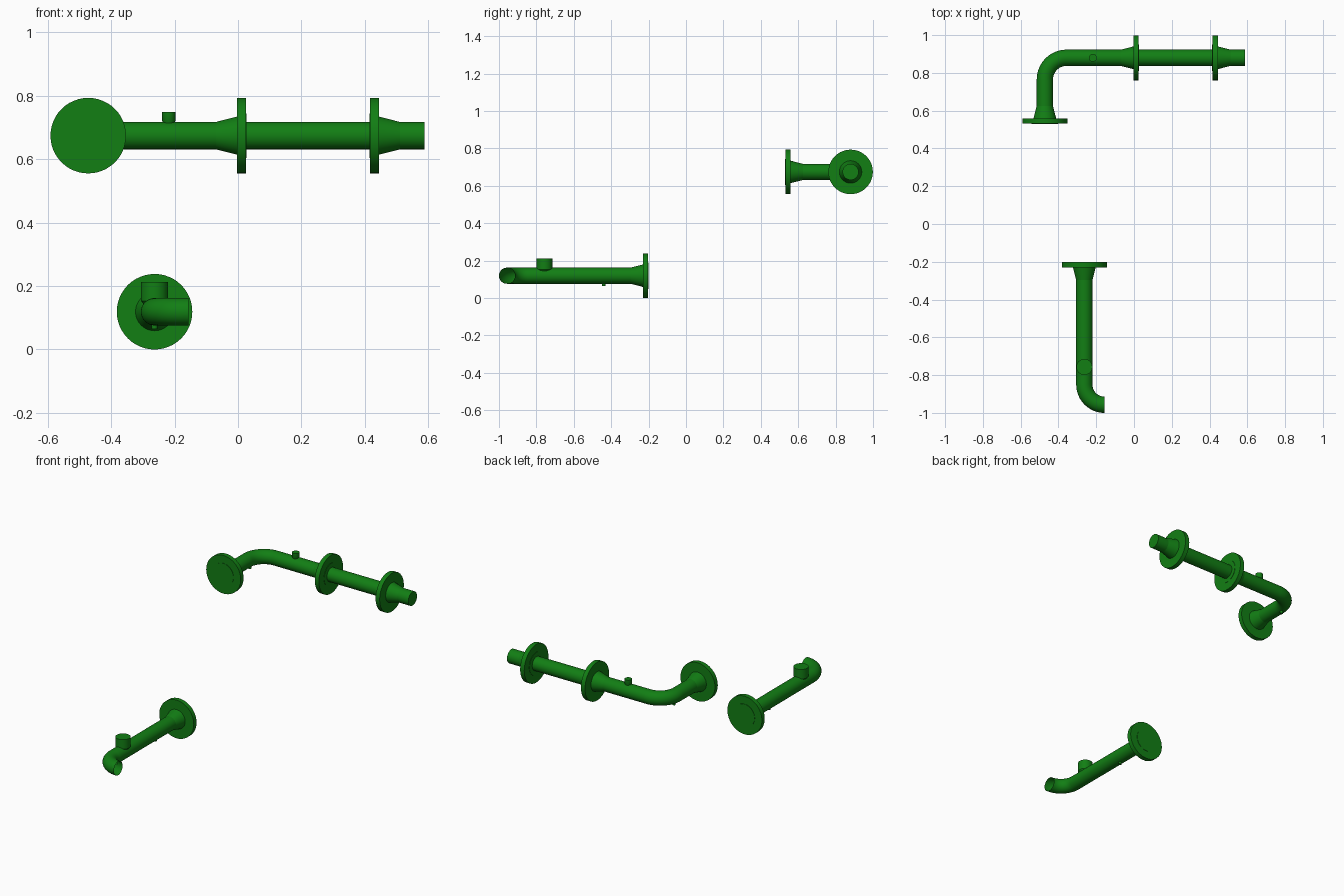
import bpy, bmesh, math
from mathutils import Vector

cube = bpy.data.objects.get("Cube")
if cube:
    bpy.data.objects.remove(cube, do_unlink=True)

COLOUR = (0.006, 0.21, 0.007, 1)
green = bpy.data.materials.new("pipe green")
green.use_nodes = True
green.diffuse_color = COLOUR
green.node_tree.nodes["Principled BSDF"].inputs["Base Color"].default_value = COLOUR

X, Y, Z = Vector((1, 0, 0)), Vector((0, 1, 0)), Vector((0, 0, 1))
PIPE_R, HUB_R, FLANGE_R, FACE_R = 0.043, 0.06, 0.119, 0.07
THICK, HUB_LEN, SIDES = 0.03, 0.067, 48


def sweep(name, stations, caps=(True, True)):
    """Skin circles given as (centre, tangent, radius)."""
    bm = bmesh.new()
    rings = []
    for centre, tangent, radius in stations:
        up = X if abs(tangent.z) > 0.9 else Z
        side = up.cross(tangent).normalized()
        ring = []
        for i in range(SIDES):
            a = math.tau * i / SIDES
            ring.append(bm.verts.new(centre + radius * (math.cos(a) * side + math.sin(a) * up)))
        rings.append(ring)
    for a, b in zip(rings, rings[1:]):
        for i in range(SIDES):
            j = (i + 1) % SIDES
            bm.faces.new((a[i], a[j], b[j], b[i]))
    if caps[0]:
        bm.faces.new(rings[0])
    if caps[1]:
        bm.faces.new(rings[-1])
    bmesh.ops.recalc_face_normals(bm, faces=bm.faces)
    mesh = bpy.data.meshes.new(name)
    bm.to_mesh(mesh)
    bm.free()
    mesh.materials.append(green)
    obj = bpy.data.objects.new(name, mesh)
    bpy.context.collection.objects.link(obj)
    bpy.ops.object.select_all(action='DESELECT')
    obj.select_set(True)
    bpy.context.view_layer.objects.active = obj
    bpy.ops.object.shade_smooth_by_angle(angle=math.radians(30))
    return obj


def turned(name, origin, axis, profile):
    """Turned part from (distance along axis, radius) pairs."""
    return sweep(name, [(origin + axis * d, axis, r) for d, r in profile])


def flange(name, face, axis):
    """Weld-neck flange; axis points from the mating face to the neck."""
    turned(name, face, axis, [
        (0, FACE_R), (0.002, FACE_R), (0.002, FLANGE_R), (THICK, FLANGE_R),
        (THICK, HUB_R), (THICK + HUB_LEN, PIPE_R)])


def straight(name, start, end, radius=PIPE_R):
    t = (end - start).normalized()
    sweep(name, [(start, t, radius), (end, t, radius)])


def elbow(name, start, t0, t1, bend, caps=(False, False)):
    """Quarter bend from direction t0 to direction t1."""
    stations = []
    for i in range(17):
        a = math.pi / 2 * i / 16
        pos = start + bend * (math.sin(a) * t0 + (1 - math.cos(a)) * t1)
        stations.append((pos, math.cos(a) * t0 + math.sin(a) * t1, PIPE_R))
    sweep(name, stations, caps)


# Upper line: branch, elbow and long run
UP_Z, RUN_Y, BRANCH_X, BEND = 0.674, 0.88, -0.472, 0.115
bend_start = Vector((BRANCH_X, RUN_Y - BEND, UP_Z))
run_start = Vector((BRANCH_X + BEND, RUN_Y, UP_Z))
branch_face = Vector((BRANCH_X, 0.529, UP_Z))
mid_face = Vector((0.027, RUN_Y, UP_Z))
end_face = Vector((0.414, RUN_Y, UP_Z))
run_end = Vector((0.588, RUN_Y, UP_Z))

flange("branch_flange", branch_face, Y)
straight("branch_pipe", branch_face + Y * THICK, bend_start)
elbow("upper_elbow", bend_start, Y, X, BEND)
straight("run_pipe", run_start, mid_face - X * THICK)
flange("middle_flange", mid_face, -X)
straight("spool_pipe", mid_face, end_face)
flange("end_flange", end_face, X)
straight("end_pipe", end_face + X * THICK, run_end)

# Small fittings on the upper line
turned("upper_nozzle", Vector((-0.218, RUN_Y, UP_Z)), Z,
       [(0, 0.015), (0.036, 0.015), (0.047, 0.021), (0.074, 0.021)])
turned("upper_drain", Vector((BRANCH_X + 0.004, 0.785, UP_Z)), -Z,
       [(0, 0.009), (0.057, 0.009)])

# Lower line: flange, pipe and open elbow
LOW_X, LOW_Z, LOW_BEND = -0.263, 0.119, 0.107
low_face = Vector((LOW_X, -0.2, LOW_Z))
low_bend = Vector((LOW_X, -0.85, LOW_Z))
flange("lower_flange", low_face, -Y)
t = -Y
sweep("lower_pipe", [(low_face - Y * THICK, t, PIPE_R), (low_bend, t, PIPE_R)], (True, False))
elbow("lower_elbow", low_bend, -Y, X, LOW_BEND)

# Fittings on the lower line
turned("lower_nozzle", Vector((LOW_X, -0.757, LOW_Z)), Z,
       [(0, 0.036), (0.026, 0.036), (0.034, 0.0425), (0.093, 0.0425)])
turned("lower_drain", Vector((LOW_X, -0.44, LOW_Z)), -Z, [(0, 0.009), (0.055, 0.009)])
